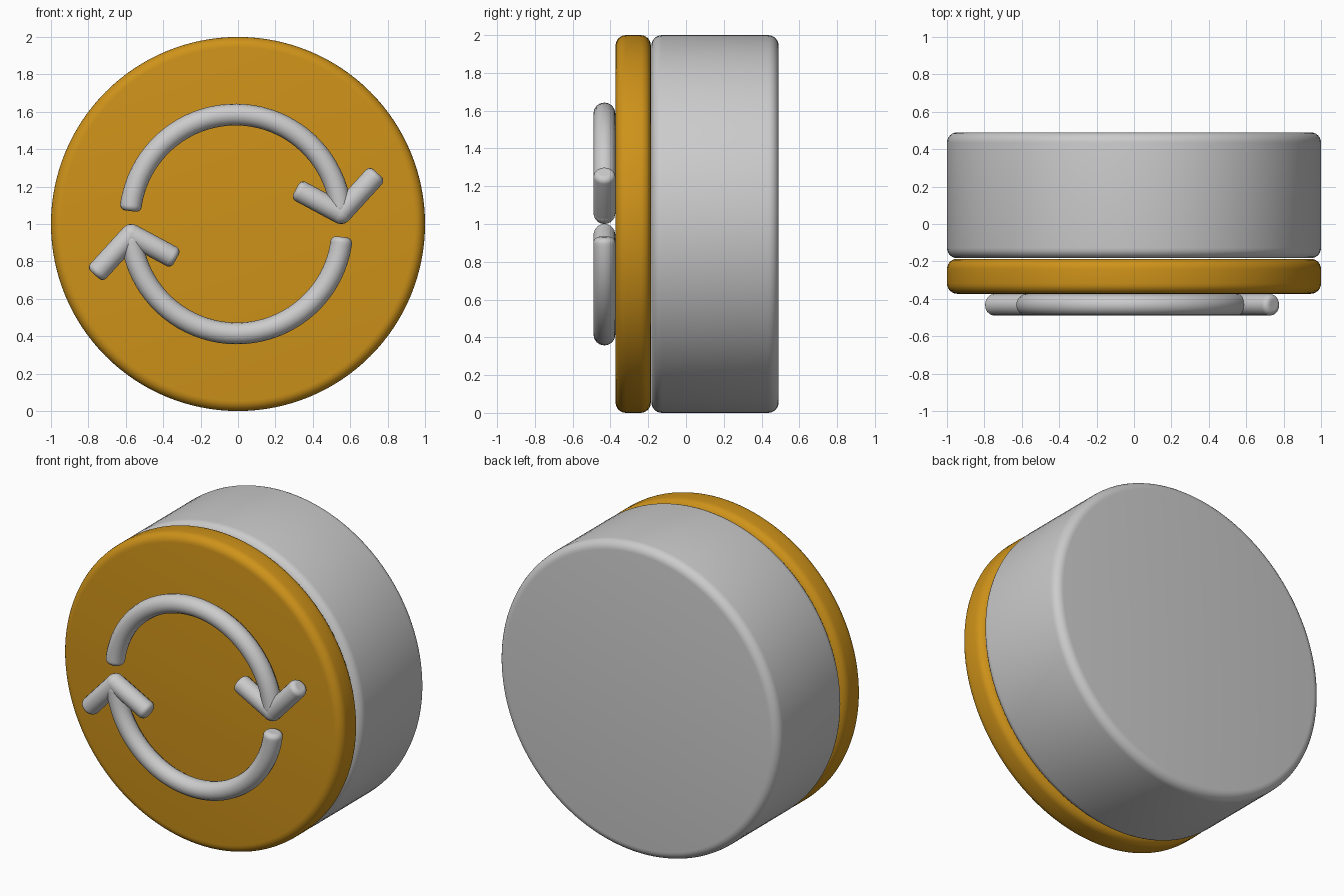
import bpy
from math import sin, cos, pi, radians
from mathutils import Vector

if "Cube" in bpy.data.objects:
    bpy.data.objects.remove(bpy.data.objects["Cube"])

gold = bpy.data.materials.new("gold")
gold.diffuse_color = (0.62, 0.29, 0.01, 1)
gold.use_nodes = True
gold.node_tree.nodes["Principled BSDF"].inputs["Base Color"].default_value = gold.diffuse_color


def disc(name, y0, y1, bevel, mat=None):
    # Upright cylinder with rounded rims
    bpy.ops.mesh.primitive_cylinder_add(vertices=128, radius=1, depth=y1 - y0,
                                        location=(0, (y0 + y1) / 2, 1),
                                        rotation=(pi / 2, 0, 0))
    ob = bpy.context.object
    ob.name = name
    mod = ob.modifiers.new("rim", 'BEVEL')
    mod.width = bevel
    mod.segments = 6
    mod.limit_method = 'ANGLE'
    mod.angle_limit = radians(40)
    bpy.ops.object.modifier_apply(modifier=mod.name)
    bpy.ops.object.shade_smooth_by_angle(angle=radians(30))
    if mat:
        ob.data.materials.append(mat)
    return ob


R = 0.058        # tube radius
TUBE_Y = -0.432


def round_cap(cap, steps=7):
    # (distance from end, relative radius) for a rounded tube end
    return [(cap * (1 - cos(t)), 1 - cap / R + cap / R * sin(t))
            for t in (pi / 2 * (i + 0.05) / steps for i in range(steps))]


def add_tube(curve, pts, cap_a, cap_b):
    pts = [Vector((x, TUBE_Y, z)) for x, z in pts]
    da = (pts[1] - pts[0]).normalized()
    db = (pts[-2] - pts[-1]).normalized()
    path = [(pts[0] + da * d, r) for d, r in round_cap(cap_a)]
    path += [(pts[0] + da * cap_a, 1)]
    path += [(p, 1) for p in pts[1:-1]]
    path += [(pts[-1] + db * cap_b, 1)]
    path += [(pts[-1] + db * d, r) for d, r in reversed(round_cap(cap_b))]
    sp = curve.splines.new('POLY')
    sp.points.add(len(path) - 1)
    for q, (p, r) in zip(sp.points, path):
        q.co = (*p, 1)
        q.radius = r


def arrow(name, turned):
    # Curved shaft plus two barbs; the second arrow is a half turn of the first
    def place(p):
        return (-0.02 - p[0], 2 - p[1]) if turned else p

    curve = bpy.data.curves.new(name, 'CURVE')
    curve.dimensions = '3D'
    curve.bevel_depth = R
    curve.bevel_resolution = 6
    curve.use_fill_caps = True
    a0, a1 = radians(175), radians(4)
    shaft = [(-0.013 + 0.565 * cos(a), 1.02 + 0.565 * sin(a))
             for a in (a0 + (a1 - a0) * i / 40 for i in range(41))]
    add_tube(curve, [place(p) for p in shaft], 0.03, 0.03)
    tip = Vector((0.55, 1.058))
    for end in ((0.31, 1.187), (0.746, 1.272)):
        # Barb starts with a full hemisphere centred on the tip
        start = tip - (Vector(end) - tip).normalized() * R
        add_tube(curve, [place(start), place(end)], R, 0.03)
    ob = bpy.data.objects.new(name, curve)
    bpy.context.collection.objects.link(ob)
    bpy.ops.object.select_all(action='DESELECT')
    ob.select_set(True)
    bpy.context.view_layer.objects.active = ob
    bpy.ops.object.convert(target='MESH')
    bpy.ops.object.shade_smooth_by_angle(angle=radians(50))


disc("body", -0.183, 0.49, 0.055)
disc("front_plate", -0.373, -0.186, 0.055, gold)
arrow("upper_arrow", False)
arrow("lower_arrow", True)
